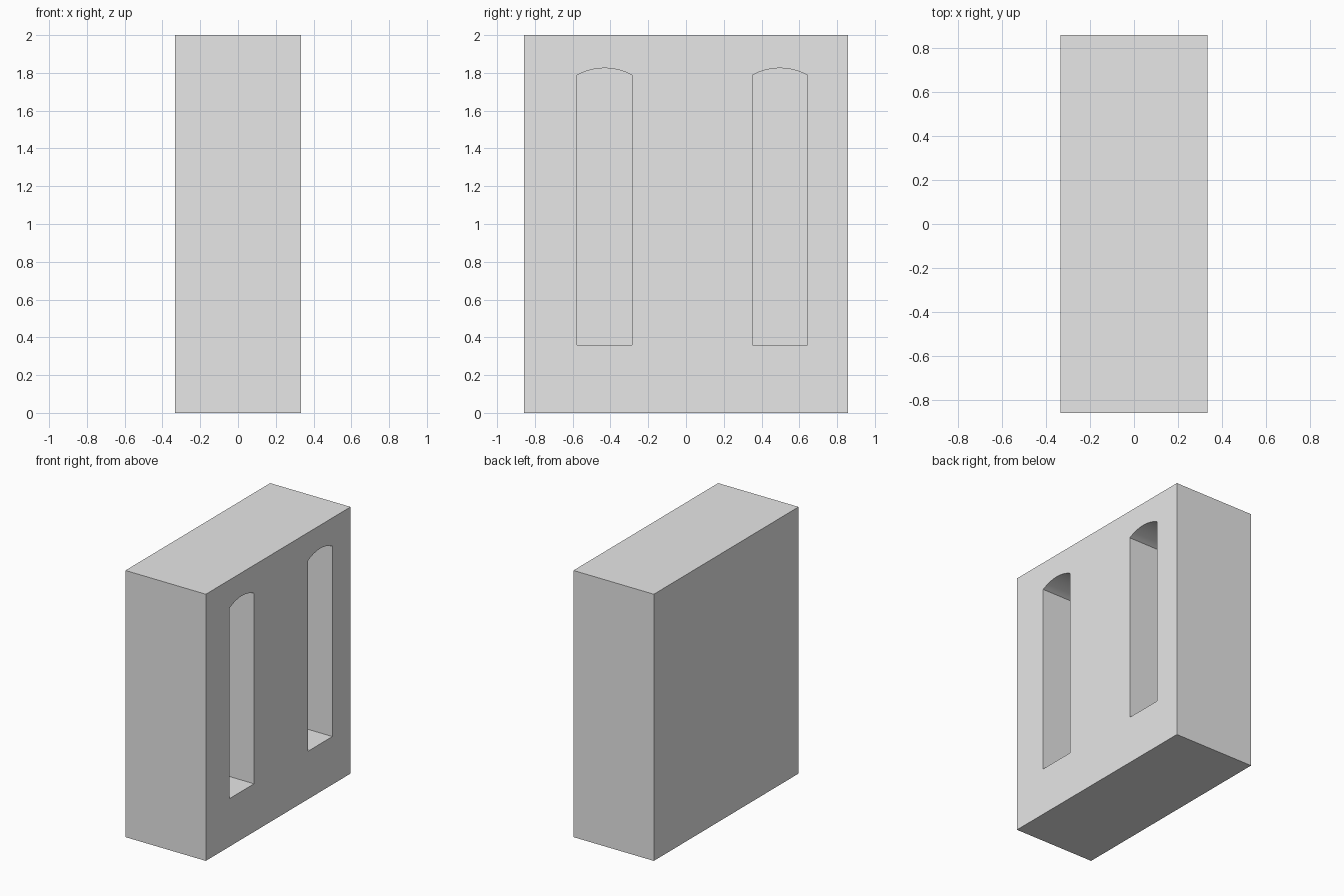
import bpy
import bmesh
import math

cube = bpy.data.objects.get("Cube")
if cube:
    bpy.data.objects.remove(cube, do_unlink=True)

WIDTH, LENGTH, HEIGHT = 0.667, 1.715, 2.0
SILL, SPRING, CROWN = 0.36, 1.788, 1.825
NICHE_WIDTH, NICHE_DEPTH = 0.29, 0.4
ARCH_STEPS = 16

grey = bpy.data.materials.new("plain_grey")
grey.use_nodes = True
colour = (0.8, 0.8, 0.8, 1.0)
grey.diffuse_color = colour
grey.node_tree.nodes["Principled BSDF"].inputs["Base Color"].default_value = colour


def make_object(name, bm):
    bmesh.ops.recalc_face_normals(bm, faces=bm.faces)
    mesh = bpy.data.meshes.new(name)
    bm.to_mesh(mesh)
    bm.free()
    mesh.materials.append(grey)
    obj = bpy.data.objects.new(name, mesh)
    bpy.context.collection.objects.link(obj)
    return obj


def niche_cutter(name, centre):
    """Segmental-arched prism that reaches into the +x face."""
    half, rise = NICHE_WIDTH / 2, CROWN - SPRING
    radius = (half ** 2 + rise ** 2) / (2 * rise)
    sweep = math.asin(half / radius)
    outline = [(-half, SILL), (half, SILL)]
    for i in range(ARCH_STEPS + 1):
        a = sweep * (1 - 2 * i / ARCH_STEPS)
        outline.append((radius * math.sin(a), CROWN - radius + radius * math.cos(a)))
    bm = bmesh.new()
    back = WIDTH / 2 - NICHE_DEPTH
    face = bm.faces.new([bm.verts.new((back, centre + y, z)) for y, z in outline])
    out = bmesh.ops.extrude_face_region(bm, geom=[face])
    verts = [g for g in out["geom"] if isinstance(g, bmesh.types.BMVert)]
    bmesh.ops.translate(bm, verts=verts, vec=(NICHE_DEPTH + 0.1, 0, 0))
    cutter = make_object(name, bm)
    cutter.hide_render = True
    return cutter


# Solid wall block
bm = bmesh.new()
bmesh.ops.create_cube(bm, size=1)
bmesh.ops.scale(bm, verts=bm.verts, vec=(WIDTH, LENGTH, HEIGHT))
bmesh.ops.translate(bm, verts=bm.verts, vec=(0, 0, HEIGHT / 2))
block = make_object("wall_block", bm)
bpy.ops.object.select_all(action="DESELECT")
block.select_set(True)
bpy.context.view_layer.objects.active = block

# Two arched niches cut into one broad side
for name, centre in (("front_niche", -0.431), ("back_niche", 0.497)):
    cutter = niche_cutter(name, centre)
    mod = block.modifiers.new(name, "BOOLEAN")
    mod.operation = "DIFFERENCE"
    mod.solver = "EXACT"
    mod.object = cutter
    bpy.ops.object.modifier_apply(modifier=mod.name)
    bpy.data.objects.remove(cutter, do_unlink=True)

bpy.ops.object.shade_smooth_by_angle(angle=math.radians(20))
